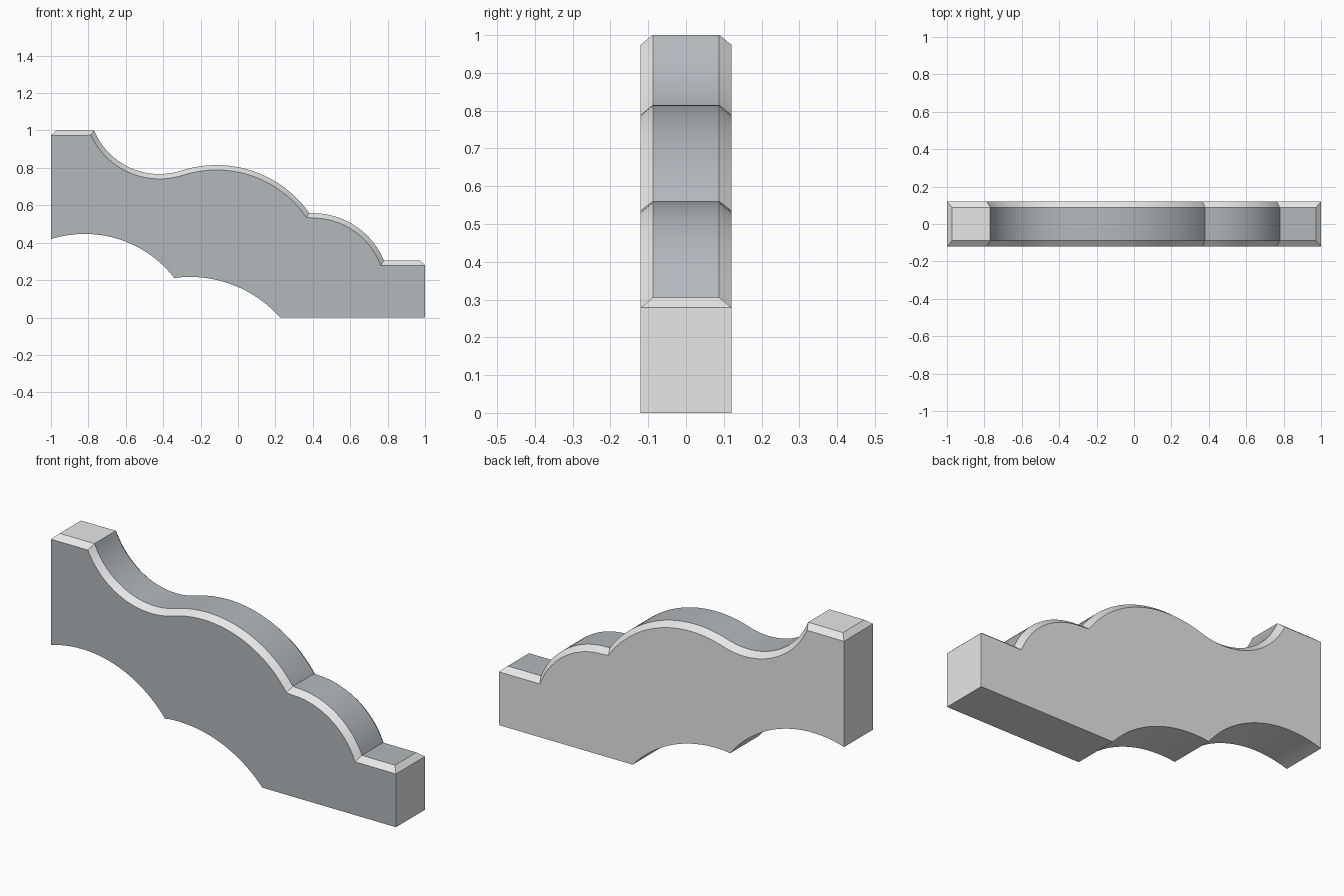
import bpy, bmesh, math
from mathutils import Vector

if "Cube" in bpy.data.objects:
    bpy.data.objects.remove(bpy.data.objects["Cube"])

HALF, RIDGE = 0.12, 0.088      # half depth of the body and of the bevelled top
BEVEL, END = 0.026, 0.972      # bevel drop, x where the top starts at each end


def material(name, rgb):
    m = bpy.data.materials.new(name)
    m.diffuse_color = (*rgb, 1)
    m.use_nodes = True
    m.node_tree.nodes["Principled BSDF"].inputs["Base Color"].default_value = m.diffuse_color
    return m


def arc(cx, cz, r, x0, x1, side=1, n=24):
    """Points of a circle between two x values, side 1 = upper, -1 = lower half."""
    a0 = math.acos((x0 - cx) / r)
    a1 = math.acos((x1 - cx) / r)
    return [Vector((cx + r * math.cos(a0 + (a1 - a0) * i / n),
                    cz + side * r * math.sin(a0 + (a1 - a0) * i / n)))
            for i in range(n + 1)]


def lowered(pts, d):
    """Mitred offset of a left-to-right chain, downwards into the body."""
    norms = []
    for a, b in zip(pts, pts[1:]):
        t = (b - a).normalized()
        norms.append(Vector((-t.y, t.x)))
    out = []
    for i, p in enumerate(pts):
        n0, n1 = norms[max(i - 1, 0)], norms[min(i, len(norms) - 1)]
        m = (n0 + n1).normalized()
        out.append(p - m * (d / m.dot(n0)))
    return out


# Scrolled top: flat, hollow, two swells, flat
top = [Vector((-1, 1))]
top += arc(-0.42, 1.146, 0.379, -0.77, -0.303, -1)
top += arc(-0.115, 0.207, 0.608, -0.303, 0.38)[1:]
top += arc(0.40, 0.146, 0.412, 0.38, 0.78)[1:]
top += [Vector((1, 0.305))]
shoulder = lowered(top, BEVEL)
top[0].x, top[-1].x = -END, END

# Underside: two scallops and a flat foot
under = arc(-0.82, -0.159, 0.606, -1, -0.34)
under += arc(-0.258, -0.429, 0.646, -0.34, 0.225)[1:]
under[-1].y = 0
under += [Vector((1, 0))]

bm = bmesh.new()


def chain(pts, y):
    return [bm.verts.new((p.x, y, p.y)) for p in pts]


def strip(a, b, mat):
    for i in range(len(a) - 1):
        bm.faces.new((a[i], a[i + 1], b[i + 1], b[i])).material_index = mat


tf, tb = chain(top, -RIDGE), chain(top, RIDGE)
sf, sb = chain(shoulder, -HALF), chain(shoulder, HALF)
uf, ub = chain(under, -HALF), chain(under, HALF)

strip(tf, tb, 1)                                  # top surface
strip(sf, tf, 0)                                  # front bevel
strip(tb, sb, 0)                                  # back bevel
strip(ub, uf, 0)                                  # underside
bm.faces.new(uf + sf[::-1]).material_index = 1    # front face
bm.faces.new(ub[::-1] + sb)                       # back face
for e in (0, -1):                                 # ends and their bevels
    bm.faces.new((uf[e], ub[e], sb[e], sf[e]))
    bm.faces.new((sf[e], sb[e], tb[e], tf[e]))
# the high flat is pale like the sides
for f in bm.faces:
    if all(v.co.z > 0.99 for v in f.verts):
        f.material_index = 0
bmesh.ops.recalc_face_normals(bm, faces=bm.faces)

mesh = bpy.data.meshes.new("scrolled_bracket")
bm.to_mesh(mesh)
bm.free()
mesh.materials.append(material("pale grey", (0.8, 0.8, 0.8)))
mesh.materials.append(material("blue grey", (0.447, 0.48, 0.506)))
obj = bpy.data.objects.new("scrolled_bracket", mesh)
bpy.context.collection.objects.link(obj)
bpy.context.view_layer.objects.active = obj
obj.select_set(True)
bpy.ops.object.shade_smooth_by_angle(angle=math.radians(25))
